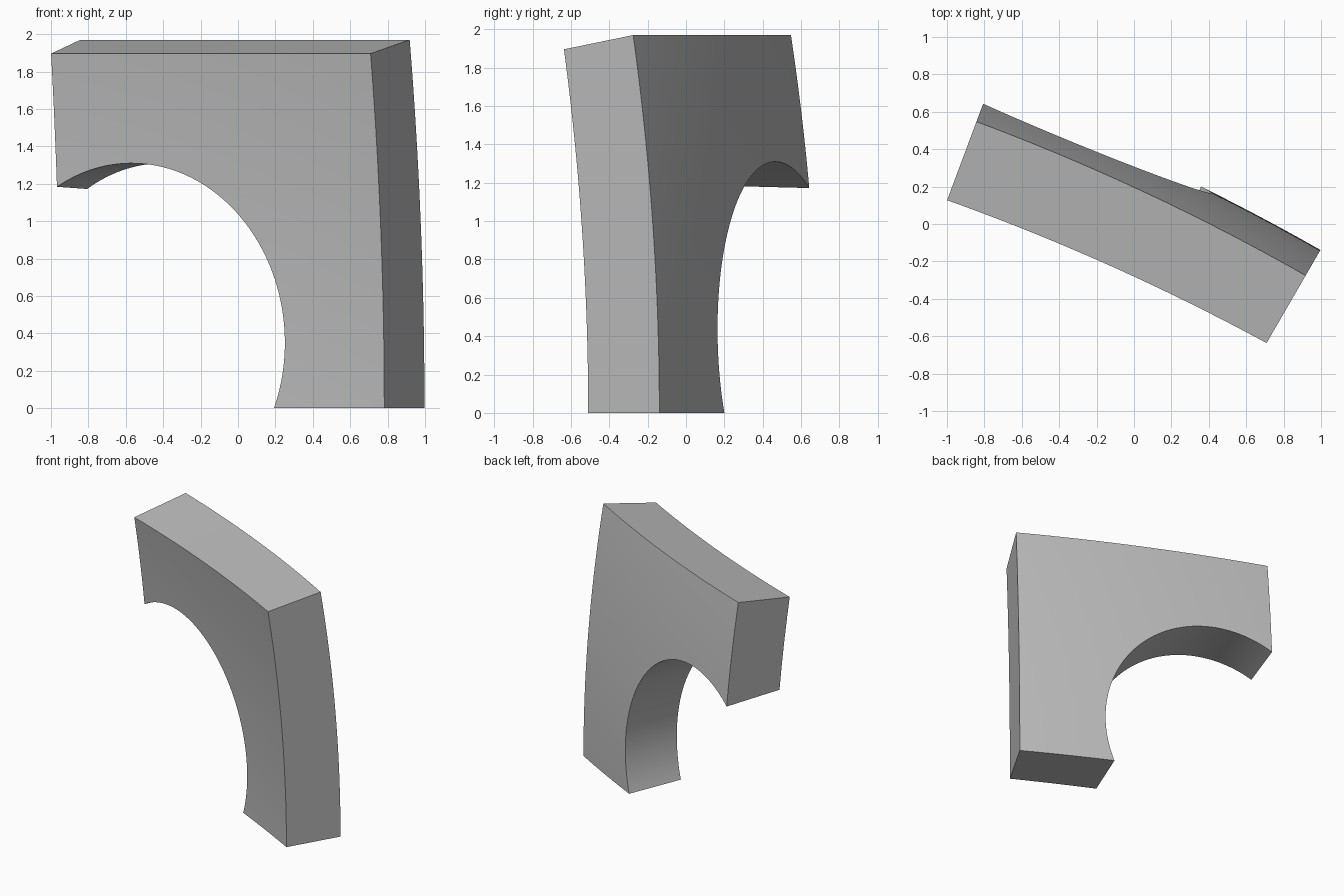
import bpy, bmesh, math
from mathutils import Vector

cube = bpy.data.objects.get("Cube")
if cube:
    bpy.data.objects.remove(cube, do_unlink=True)

SEGMENTS = 64      # steps along the arch
RINGS = 14         # steps from the arch to the outer border
RADIUS = 12.3      # curvature of the shell
LEFT_DIR, RIGHT_DIR = Vector((0.351, 0.936, 0)), Vector((0.501, 0.865, 0))


def shell_point(start, end, s, z):
    """Point on the curved wall at distance s along its foot and height z."""
    length = (end - start).length
    u = s / length
    normal = LEFT_DIR.lerp(RIGHT_DIR, u).normalized()
    bulge = u * (1 - u) * length ** 2 / (2 * RADIUS)
    p = start.lerp(end, u) + normal * (bulge - z * z / (2 * RADIUS))
    return Vector((p.x, p.y, z))


def wall_grid(bm, start, end, top, arch_s, arch_r):
    """Grid of vertices between the arch opening and the top and right borders."""
    length = (end - start).length
    arch_z, arch_h = 0.365, 0.945
    a0 = math.acos(-arch_s / arch_r)
    a1 = -math.asin(arch_z / arch_h)
    half = SEGMENTS // 2
    grid = []
    for i in range(SEGMENTS + 1):
        a = a0 + (a1 - a0) * i / SEGMENTS
        inner = Vector((arch_s + arch_r * math.cos(a), arch_z + arch_h * math.sin(a)))
        border = Vector((length * min(1, i / half), top * min(1, 2 - i / half)))
        row = []
        for j in range(RINGS + 1):
            q = inner.lerp(border, j / RINGS)
            row.append(bm.verts.new(shell_point(start, end, q.x, max(q.y, 0))))
        grid.append(row)
    return grid


# Curved wall block with an arched opening
bm = bmesh.new()
front = wall_grid(bm, Vector((-0.948, 0.264, 0)), Vector((0.782, -0.51, 0)), 1.896, 0.433, 0.867)
back = wall_grid(bm, Vector((-0.787, 0.695, 0)), Vector((0.997, -0.139, 0)), 1.97, 0.449, 0.864)

for i in range(SEGMENTS):
    for j in range(RINGS):
        for g in (front, back):
            bm.faces.new((g[i][j], g[i + 1][j], g[i + 1][j + 1], g[i][j + 1]))
    # Opening, top and right sides
    for j in (0, RINGS):
        bm.faces.new((front[i][j], front[i + 1][j], back[i + 1][j], back[i][j]))
# Left end and foot
for i in (0, SEGMENTS):
    for j in range(RINGS):
        bm.faces.new((front[i][j], front[i][j + 1], back[i][j + 1], back[i][j]))

bmesh.ops.recalc_face_normals(bm, faces=bm.faces)
mesh = bpy.data.meshes.new("arched_wall_block")
bm.to_mesh(mesh)
bm.free()
block = bpy.data.objects.new("arched_wall_block", mesh)
bpy.context.collection.objects.link(block)

# Plain grey
grey = bpy.data.materials.new("plain_grey")
grey.use_nodes = True
color = (0.5, 0.5, 0.5, 1)
grey.diffuse_color = color
grey.node_tree.nodes["Principled BSDF"].inputs["Base Color"].default_value = color
mesh.materials.append(grey)

bpy.context.view_layer.objects.active = block
block.select_set(True)
bpy.ops.object.shade_smooth_by_angle(angle=math.radians(30))
